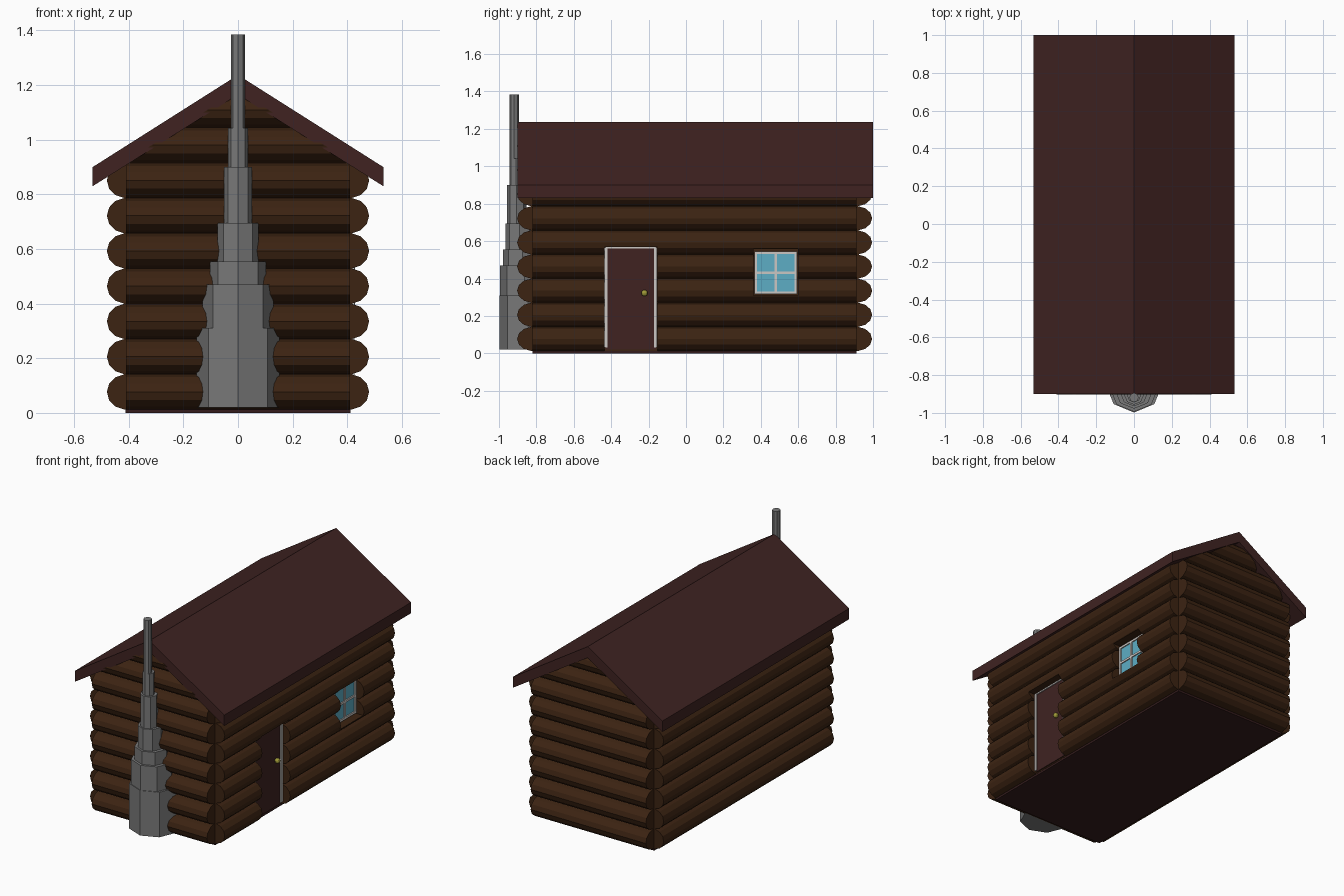
import bpy, bmesh
from math import sin, cos, pi, radians

if "Cube" in bpy.data.objects:
    bpy.data.objects.remove(bpy.data.objects["Cube"])


def material(name, rgb):
    m = bpy.data.materials.new(name)
    m.diffuse_color = (*rgb, 1)
    m.use_nodes = True
    m.node_tree.nodes["Principled BSDF"].inputs["Base Color"].default_value = m.diffuse_color
    return m


LOG = material("log_brown", (0.045, 0.017, 0.006))
ROOF = material("roof_maroon", (0.05, 0.0165, 0.0155))
FLOOR = material("floor_dark", (0.036, 0.012, 0.012))
STONE = material("chimney_grey", (0.19, 0.19, 0.19))
TRIM = material("pale_trim", (0.6, 0.57, 0.55))
GLASS = material("window_blue", (0.11, 0.42, 0.56))
BRASS = material("brass", (0.35, 0.32, 0.04))


def finish(name, bm, mat):
    bmesh.ops.recalc_face_normals(bm, faces=bm.faces)
    me = bpy.data.meshes.new(name)
    bm.to_mesh(me)
    bm.free()
    if mat:
        me.materials.append(mat)
    ob = bpy.data.objects.new(name, me)
    bpy.context.collection.objects.link(ob)
    return ob


def prism(pts, place, t0, t1):
    """Closed profile pts swept from t0 to t1; place(a, b, t) gives xyz."""
    bm = bmesh.new()
    rings = [[bm.verts.new(place(a, b, t)) for a, b in pts] for t in (t0, t1)]
    n = len(pts)
    for r in rings:
        bm.faces.new(r)
    for i in range(n):
        j = (i + 1) % n
        bm.faces.new((rings[0][i], rings[0][j], rings[1][j], rings[1][i]))
    return bm


def box(name, x, y, z, mat):
    pts = [(x[0], y[0]), (x[1], y[0]), (x[1], y[1]), (x[0], y[1])]
    return finish(name, prism(pts, lambda a, b, t: (a, b, t), *z), mat)


def log_profile(rows, depth):
    """Scalloped outside face, flat inside face, as (outward, z)."""
    pts = []
    for i in range(rows):
        for k in range(7):
            a = radians(-84 + 28 * k)
            pts.append((depth * cos(a), 0.077 + 0.129 * i + 0.0645 * sin(a)))
    return [(-0.04, pts[0][1])] + pts + [(-0.04, pts[-1][1])]


# Side log walls
side = log_profile(7, 0.07)
right_wall = finish("right_log_wall", prism(
    side, lambda d, z, t: (0.41 + d, t, z), -0.82, 0.912), LOG)
finish("left_log_wall", prism(
    side, lambda d, z, t: (-0.41 - d, t, z), -0.82, 0.912), LOG)

# Gable log walls, trimmed just inside the roof slopes
gable = log_profile(9, 0.083)
for name, y, s in (("front_log_wall", -0.82, -1), ("back_log_wall", 0.912, 1)):
    bm = prism(gable, lambda d, z, t: (t, y + s * d, z), -0.41, 0.41)
    for sx in (-1, 1):
        cut = bmesh.ops.bisect_plane(
            bm, geom=bm.verts[:] + bm.edges[:] + bm.faces[:],
            plane_co=(0, 0, 1.18), plane_no=(sx * 0.335, 0, 0.53), clear_outer=True)
        edges = [e for e in cut["geom_cut"] if isinstance(e, bmesh.types.BMEdge)]
        bmesh.ops.holes_fill(bm, edges=edges)
    finish(name, bm, LOG)

# Recesses for door and window in the right wall
for y, z in (((-0.437, -0.153), (0.0, 0.569)), ((0.362, 0.598), (0.31, 0.558))):
    cutter = box("recess_cutter", (0.414, 0.6), y, z, None)
    cutter.hide_render = True
    mod = right_wall.modifiers.new("recess", "BOOLEAN")
    mod.operation = "DIFFERENCE"
    mod.solver = "EXACT"
    mod.object = cutter
    bpy.context.view_layer.objects.active = right_wall
    bpy.ops.object.modifier_apply(modifier=mod.name)
    bpy.data.objects.remove(cutter)

# Floor
box("floor", (-0.412, 0.412), (-0.82, 0.912), (0, 0.02), FLOOR)

# Roof
roof = [(-0.532, 0.83), (0, 1.165), (0.532, 0.83), (0.532, 0.9), (0, 1.237), (-0.532, 0.9)]
finish("roof", prism(roof, lambda a, b, t: (a, t, b), -0.9, 1.0), ROOF)

# Door with frame and knob
box("door", (0.40, 0.42), (-0.43, -0.16), (0.02, 0.565), ROOF)
for i, y in enumerate((-0.436, -0.17)):
    box(f"door_jamb_{i}", (0.40, 0.427), (y, y + 0.016), (0.03, 0.565), TRIM)
box("door_head", (0.40, 0.427), (-0.43, -0.16), (0.56, 0.568), TRIM)
bm = bmesh.new()
bmesh.ops.create_uvsphere(bm, u_segments=12, v_segments=8, radius=0.017)
bmesh.ops.translate(bm, verts=bm.verts, vec=(0.437, -0.222, 0.322))
finish("door_knob", bm, BRASS)

# Window with frame and glazing bars
box("window_glass", (0.40, 0.42), (0.37, 0.59), (0.32, 0.54), GLASS)
for i, c in enumerate((-0.107, 0, 0.107)):
    w = 0.007
    box(f"window_bar_upright_{i}", (0.40, 0.428), (0.48 + c - w, 0.48 + c + w), (0.316, 0.544), TRIM)
    box(f"window_bar_level_{i}", (0.40, 0.427), (0.366, 0.594), (0.43 + c - w, 0.43 + c + w), TRIM)

# Chimney: stacked eight-sided tiers (radius, front y, bottom z, top z)
tiers = [(0.152, -0.998, 0.02, 0.31), (0.13, -0.994, 0.31, 0.47),
         (0.103, -0.978, 0.47, 0.555), (0.075, -0.965, 0.555, 0.695),
         (0.052, -0.957, 0.695, 0.9), (0.036, -0.945, 0.9, 1.043),
         (0.025, -0.944, 1.043, 1.385)]
for i, (r, front, z0, z1) in enumerate(tiers):
    ring = [(r * cos(k * pi / 4), front + r + r * sin(k * pi / 4)) for k in range(8)]
    finish(f"chimney_tier_{i}", prism(ring, lambda a, b, t: (a, b, t), z0, z1), STONE)
